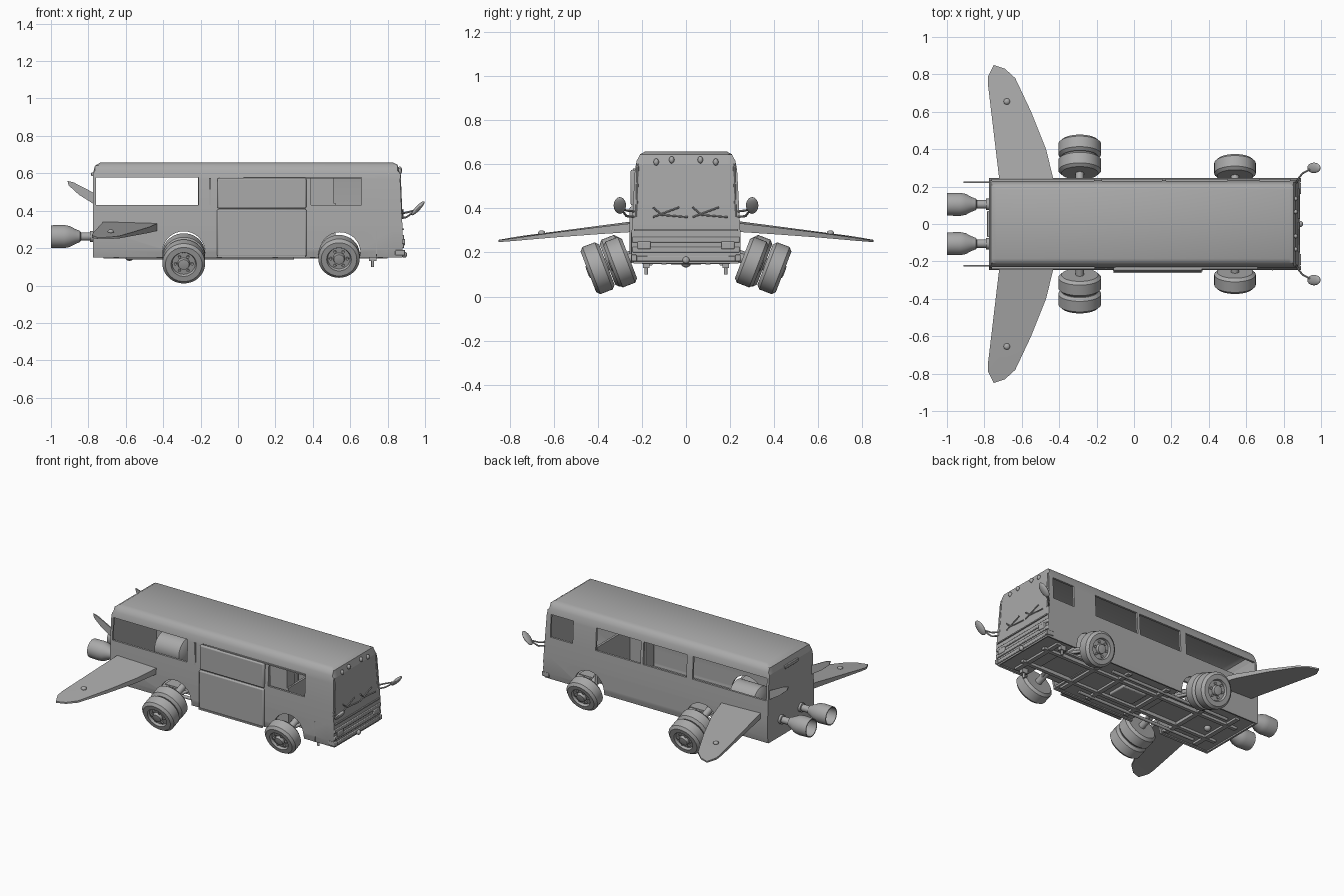
import bpy, bmesh, math
from mathutils import Vector, Matrix

if "Cube" in bpy.data.objects:
    bpy.data.objects.remove(bpy.data.objects["Cube"])

grey = bpy.data.materials.new("plain grey")
grey.use_nodes = True
grey.diffuse_color = (0.4, 0.4, 0.4, 1)
grey.node_tree.nodes["Principled BSDF"].inputs["Base Color"].default_value = (0.4, 0.4, 0.4, 1)


def finish(name, bm, bevel=0, smooth=True):
    bmesh.ops.recalc_face_normals(bm, faces=bm.faces)
    me = bpy.data.meshes.new(name)
    bm.to_mesh(me)
    bm.free()
    me.materials.append(grey)
    ob = bpy.data.objects.new(name, me)
    bpy.context.collection.objects.link(ob)
    bpy.ops.object.select_all(action="DESELECT")
    ob.select_set(True)
    bpy.context.view_layer.objects.active = ob
    if bevel:
        m = ob.modifiers.new("soft edges", "BEVEL")
        m.width, m.segments = bevel, 2
    if smooth:
        bpy.ops.object.shade_smooth_by_angle(angle=math.radians(35))
    return ob


def box(name, x, y, z, bevel=0):
    bm = bmesh.new()
    size = [r[1] - r[0] for r in (x, y, z)]
    mid = [(r[0] + r[1]) / 2 for r in (x, y, z)]
    bmesh.ops.create_cube(bm, size=1, matrix=Matrix.Translation(mid) @ Matrix.Diagonal((*size, 1)))
    return finish(name, bm, bevel)


def lathe(name, profile, start, axis, sides=32):
    """Spin (distance, radius) points around an axis."""
    bm = bmesh.new()
    rot = Vector(axis).to_track_quat("Z", "Y").to_matrix().to_4x4()
    rings = []
    for d, r in profile:
        rings.append([bm.verts.new((r * math.cos(i * math.tau / sides),
                                    r * math.sin(i * math.tau / sides), d)) for i in range(sides)])
    for a, b in zip(rings, rings[1:]):
        for i in range(sides):
            j = (i + 1) % sides
            bm.faces.new((a[i], a[j], b[j], b[i]))
    bm.faces.new(rings[0])
    bm.faces.new(rings[-1])
    bm.transform(Matrix.Translation(start) @ rot)
    return finish(name, bm)


def rod(name, a, b, r, sides=12):
    d = Vector(b) - Vector(a)
    return lathe(name, [(0, r), (d.length, r)], a, d, sides)


def ball(name, at, scale, rot=0):
    bm = bmesh.new()
    bmesh.ops.create_uvsphere(bm, u_segments=20, v_segments=12, radius=1,
                              matrix=Matrix.Translation(at) @ Matrix.Rotation(rot, 4, "Y")
                              @ Matrix.Diagonal((*scale, 1)))
    return finish(name, bm)


def plate(name, outline, half, bevel=0):
    """Extrude a closed 3D outline by plus and minus a vector."""
    bm = bmesh.new()
    h = Vector(half)
    lo = [bm.verts.new(Vector(p) - h) for p in outline]
    hi = [bm.verts.new(Vector(p) + h) for p in outline]
    bm.faces.new(lo)
    bm.faces.new(hi)
    for i in range(len(lo)):
        j = (i + 1) % len(lo)
        bm.faces.new((lo[i], lo[j], hi[j], hi[i]))
    return finish(name, bm, bevel, False)


def cut(ob, cutters):
    for c in cutters:
        m = ob.modifiers.new("cut", "BOOLEAN")
        m.operation, m.solver, m.object = "DIFFERENCE", "EXACT", c
    me = bpy.data.meshes.new_from_object(ob.evaluated_get(bpy.context.evaluated_depsgraph_get()))
    ob.modifiers.clear()
    ob.data = me
    for c in cutters:
        bpy.data.objects.remove(c)


# Hollow coach body, lofted along x with an open underside
half = [(.237, .15), (.246, .19), (.246, .30), (.24, .42), (.232, .57), (.224, .615), (.208, .645), (.185, .658)]
section = half + [(-y, z) for y, z in reversed(half)]
bm = bmesh.new()
rings = []
for x, roof in ((-.775, .60), (-.765, .64), (-.735, .66), (.83, .66), (.853, .645), (.865, .60)):
    lean = lambda z: .015 * max(0, min(1, (.6 - z) / .3)) if x > .84 else 0
    rings.append([bm.verts.new((x + lean(z), y, min(z, roof))) for y, z in section])
for a, b in zip(rings, rings[1:]):
    for i in range(len(section) - 1):
        bm.faces.new((a[i], a[i + 1], b[i + 1], b[i]))
for cap in (rings[0], rings[-1]):
    for i in range(len(half) - 1):
        j = len(section) - 1 - i
        bm.faces.new([cap[k] for k in (i, i + 1, j - 1, j)])
bmesh.ops.remove_doubles(bm, verts=bm.verts, dist=.0005)
body = finish("coach_body", bm, 0, False)
shell = body.modifiers.new("wall", "SOLIDIFY")
shell.thickness, shell.offset = .014, -1
cutters = [box("window_cutter", (a, b), (s * .2, s * .3), (.43, .578)) for s, a, b in (
    (-1, -.76, -.21), (-1, -.1, .36), (-1, .39, .66),
    (1, -.76, -.215), (1, -.17, .15), (1, .17, .50), (1, .67, .835))]
for x, r in ((-.29, .115), (.545, .11)):
    cutters.append(rod("arch_cutter", (x, -.4, .175), (x, .4, .175), r, 32))
cut(body, cutters)
body.select_set(True)
bpy.context.view_layer.objects.active = body
bpy.ops.object.shade_smooth_by_angle(angle=math.radians(35))

# Side door, track, panel and interior fittings
box("side_door_upper", (-.11, .365), (-.251, -.225), (.412, .575), .008)
box("side_door_lower", (-.112, .367), (-.256, -.235), (.155, .408), .008)
box("door_track", (-.11, .36), (-.262, -.25), (.15, .16))
box("window_rail", (.03, .66), (-.24, -.231), (.572, .58))
box("window_post", (-.155, -.145), (-.243, -.235), (.43, .575))
box("interior_locker", (.385, .51), (-.21, -.13), (.19, .6))
box("driver_partition", (.505, .52), (-.21, .215), (.19, .44))
box("interior_bench", (-.1, .3), (.1, .215), (.18, .34), .01)
lathe("interior_tank", [(0, .05), (.02, .085), (.2, .085), (.22, .05)], (-.62, .06, .33), (1, 0, 0))
box("tank_stand", (-.6, -.42), (0, .12), (.17, .28))

# Floor and chassis
for i, (a, b) in enumerate(((-.765, -.41), (-.17, .43), (.66, .87))):
    box(f"floor_{i}", (a, b), (-.232, .232), (.162, .176))
box("floor_bridge", (-.45, .7), (-.13, .13), (.168, .18))
for s in (-1, 1):
    box("chassis_rail", (-.72, .8), (s * .1 - .012, s * .1 + .012), (.145, .17))
    rod("exhaust_pipe", (-.6, s * .16, .15), (.3, s * .16, .15), .01)
    rod("support_foot", (.72, s * .18, .10), (.72, s * .18, .17), .008)
    box("support_block", (.7, .74), (s * .18 - .014, s * .18 + .014), (.13, .165))
for x in (-.65, -.42, -.1, .2, .4, .76):
    box("cross_member", (x - .015, x + .015), (-.2, .2), (.148, .168))
box("belly_tank", (-.04, .14), (-.07, .07), (.145, .168), .006)
ball("drain_cap", (-.58, 0, .15), (.022, .022, .018))

# Wheels with splayed axles
tyre = [(0, .06), (0, .095), (.015, .111), (.075, .111), (.09, .095), (.09, .066), (.075, .06),
        (.075, .032), (.093, .028), (.095, .015)]
tilt = math.radians(21)
for s in (-1, 1):
    out = Vector((0, s * math.cos(tilt), -math.sin(tilt)))
    for name, hub, count, size in (("rear", Vector((-.29, s * .272, .178)), 2, 1.03),
                                   ("front", Vector((.54, s * .256, .172)), 1, 1)):
        for n in range(count):
            at = hub + out * n * .093
            lathe(f"{name}_wheel", [(d, r * size) for d, r in tyre], at, out, 40)
        for k in range(6):
            a = k * math.tau / 6
            p = at + Vector((math.cos(a), 0, 0)) * .045 + out.cross(Vector((1, 0, 0))) * math.sin(a) * .045
            rod("wheel_nut", p + out * .07, p + out * .085, .008, 6)
        rod(f"{name}_axle", hub - out * .16, hub + out * .02, .022)
        rod(f"{name}_strut", hub - out * .02, (hub.x + .05, s * .1, .2), .01)
    rod("axle_hub", (-.29, 0, .235), (-.29, s * .13, .235), .025)
    rod("steering_hub", (.54, 0, .23), (.54, s * .12, .23), .02)

    # Drooping swept wing with a small dome
    plan = [(-.43, .235), (-.47, .40), (-.55, .60), (-.635, .78), (-.69, .83), (-.75, .85),
            (-.78, .79), (-.78, .74), (-.72, .235)]
    bm = bmesh.new()
    layers = []
    for side in (-1, 1):
        layers.append([bm.verts.new((x, s * y, .322 - .09 * (y - .235) - .04 * (y - .235) ** 2
                                     - .03 * (x + .72) + side * (.02 - .025 * (y - .235)))) for x, y in plan])
    n = len(plan)
    for layer in layers:
        for i in range(4):
            q = [layer[k] for k in (i, i + 1, n - 2 - i, n - 1 - i)]
            bm.faces.new(list(dict.fromkeys(q)))
    for i in range(n):
        j = (i + 1) % n
        bm.faces.new((layers[0][i], layers[0][j], layers[1][j], layers[1][i]))
    finish("wing", bm)
    ball("wing_dome", (-.68, s * .655, .288), (.017, .017, .012))

    # Rocket nozzle and tail fin
    lathe("rocket_nozzle", [(0, .03), (.02, .03), (.022, .022), (.07, .022), (.075, .03), (.1, .04),
                            (.13, .056), (.16, .062), (.23, .06), (.23, .054), (.16, .05), (.1, .02)],
          (-.77, s * .105, .262), (-1, 0, 0))
    y = s * .222
    plate("tail_fin", [(-.77, y, .435), (-.85, y, .485), (-.905, y, .535), (-.912, y, .56),
                       (-.88, y, .552), (-.77, y, .495)], (0, .004, 0))

    # Mirror, roof lamps, headlamp and wiper
    ball("mirror", (.962, s * .30, .413), (.013, .028, .05), .75)
    for z in (.36, .385):
        rod("mirror_arm", (.865, s * .225, z), (.9, s * .27, z + .005), .005, 8)
        rod("mirror_arm_end", (.9, s * .27, z + .005), (.955, s * .3, .405), .005, 8)
    for y, z in ((.065, .62), (.135, .61)):
        ball("roof_lamp", (.864, s * y, z), (.012, .012, .016))
    box("headlamp", (.87, .893), (s * .19 - .03, s * .19 + .03), (.215, .25), .005)
    box("corner_bumper", (.84, .893), (s * .235 - .012, s * .235 + .012), (.16, .19), .004)
    rod("windscreen_rim", (.875, s * .225, .36), (.865, s * .218, .60), .005, 8)

for y in (-.15, .03):
    for a, b in (((y, .405), (y + .04, .37)), ((y, .36), (y + .12, .405)), ((y + .04, .37), (y + .16, .36))):
        rod("wiper", (.882, *a), (.882, *b), .004, 8)

# Front trim, bumper and rear plate
box("nose_ledge", (.87, .888), (-.235, .235), (.298, .306))
for z in (.16, .2, .245):
    box("bumper_bar", (.865, .888), (-.243, .243), (z, z + .025), .004)
ball("tow_knob", (.89, 0, .165), (.014, .016, .016))
box("rear_vent", (-.785, -.765), (-.07, .07), (.585, .605), .003)
box("cab_seam", (.738, .743), (-.249, -.244), (.155, .29))
